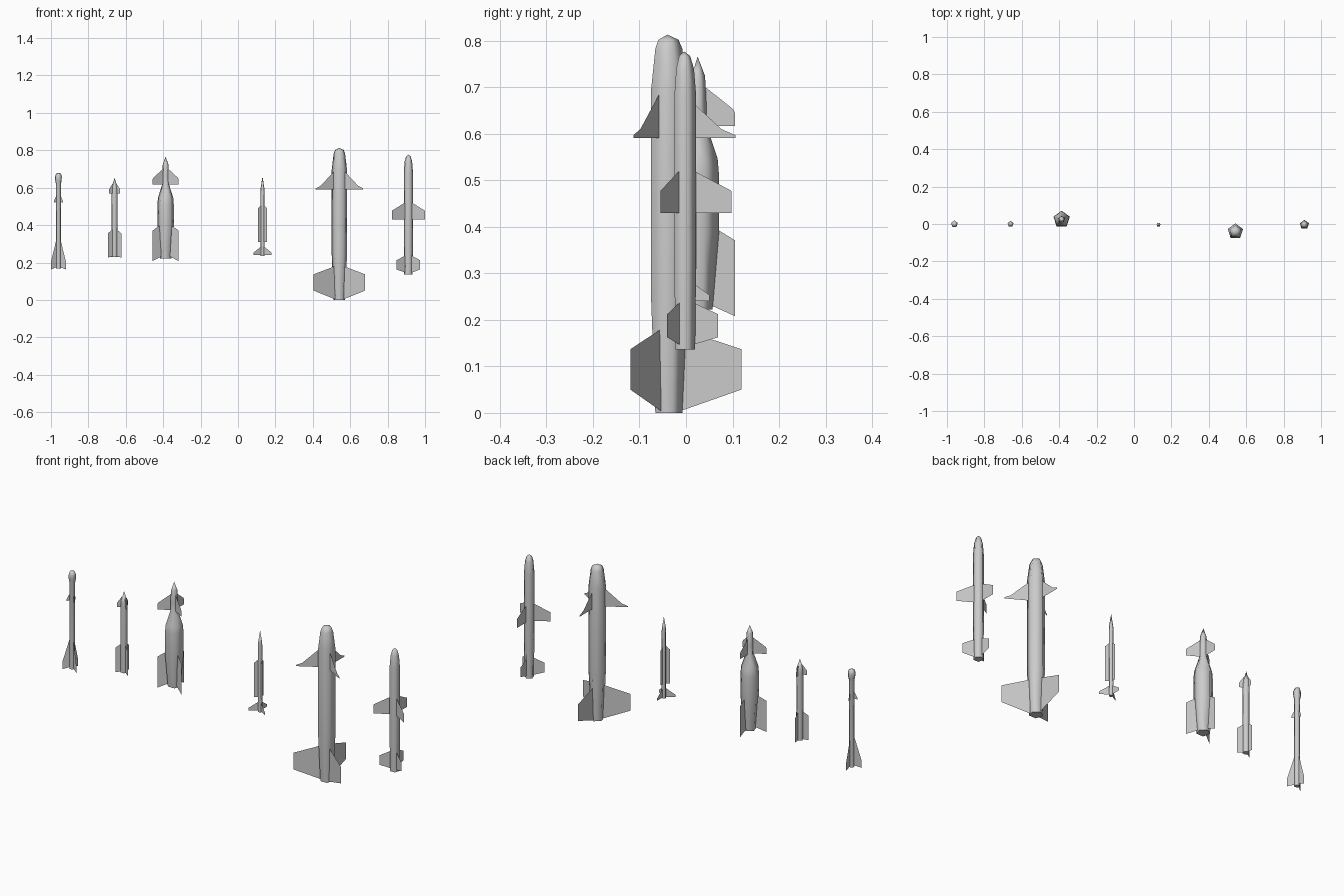
import bpy, math

cube = bpy.data.objects.get("Cube")
if cube:
    bpy.data.objects.remove(cube)

grey = bpy.data.materials.new("light_grey_metal")
grey.use_nodes = True
colour = (0.6, 0.6, 0.6, 1)
grey.diffuse_color = colour
grey.node_tree.nodes["Principled BSDF"].inputs["Base Color"].default_value = colour

SIDES = 5
FIN_ANGLES = [math.radians(a) for a in (90, 210, 330)]


def make_object(name, verts, faces, loc):
    mesh = bpy.data.meshes.new(name)
    mesh.from_pydata(verts, [], faces)
    mesh.materials.append(grey)
    obj = bpy.data.objects.new(name, mesh)
    obj.location = (loc[0], loc[1], 0)
    bpy.context.collection.objects.link(obj)
    return obj


def body(name, loc, tip, profile):
    """Five-sided turned body: tip height, then (radius, height) rings going down."""
    verts = [(0, 0, tip)]
    for r, z in profile:
        for i in range(SIDES):
            a = math.pi / 2 + math.tau * i / SIDES
            verts.append((r * math.cos(a), r * math.sin(a), z))
    faces = []
    for i in range(SIDES):
        j = (i + 1) % SIDES
        faces.append((0, 1 + i, 1 + j))
        for k in range(len(profile) - 1):
            top, low = 1 + k * SIDES, 1 + (k + 1) * SIDES
            faces.append((top + i, low + i, low + j, top + j))
    last = 1 + (len(profile) - 1) * SIDES
    faces.append([last + i for i in reversed(range(SIDES))])
    obj = make_object(name, verts, faces, loc)
    for p in obj.data.polygons:
        p.use_smooth = len(p.vertices) < SIDES


def fins(name, loc, outline):
    """Three flat sheet fins around the body from one (radius, height) outline."""
    verts, faces = [], []
    for a in FIN_ANGLES:
        faces.append(range(len(verts), len(verts) + len(outline)))
        verts += [(r * math.cos(a), r * math.sin(a), z) for r, z in outline]
    make_object(name, verts, faces, loc)


# Slim missile with a bulbous seeker head
at = (-0.96, 0)
body("seeker_missile_body", at, 0.68,
     [(0.014, 0.675), (0.019, 0.66), (0.018, 0.64), (0.014, 0.62), (0.014, 0.168)])
fins("seeker_missile_canards", at, [(0.01, 0.565), (0.027, 0.53), (0.027, 0.52), (0.01, 0.525)])
fins("seeker_missile_tail", at, [(0.012, 0.325), (0.046, 0.205), (0.046, 0.163), (0.012, 0.175)])

# Short missile with pointed nose
at = (-0.66, 0)
body("short_missile_body", at, 0.654, [(0.016, 0.602), (0.017, 0.58), (0.017, 0.23)])
fins("short_missile_canards", at, [(0.01, 0.625), (0.034, 0.59), (0.034, 0.569), (0.01, 0.569)])
fins("short_missile_tail", at, [(0.012, 0.378), (0.042, 0.355), (0.042, 0.227), (0.012, 0.232)])

# Bomb with thick waist and narrow nose
at = (-0.387, 0.025)
body("guided_bomb_body", at, 0.766,
     [(0.016, 0.724), (0.019, 0.66), (0.02, 0.615), (0.043, 0.546),
      (0.046, 0.51), (0.046, 0.39), (0.032, 0.222)])
fins("guided_bomb_canards", at,
     [(0.012, 0.704), (0.076, 0.653), (0.08, 0.645), (0.08, 0.617), (0.012, 0.617)])
fins("guided_bomb_tail", at, [(0.025, 0.405), (0.08, 0.371), (0.08, 0.208), (0.025, 0.233)])

# Thin missile with long strakes
at = (0.131, -0.004)
body("thin_missile_body", at, 0.66, [(0.01, 0.6), (0.011, 0.58), (0.011, 0.235)])
fins("thin_missile_strakes", at, [(0.006, 0.51), (0.028, 0.49), (0.028, 0.31), (0.006, 0.31)])
fins("thin_missile_tail", at, [(0.006, 0.288), (0.055, 0.253), (0.055, 0.24), (0.006, 0.24)])

# Large cruise missile
at = (0.542, -0.04)
body("large_missile_body", at, 0.813,
     [(0.024, 0.802), (0.032, 0.783), (0.043, 0.697), (0.043, 0.24), (0.032, 0)])
fins("large_missile_wings", at,
     [(0.03, 0.69), (0.116, 0.61), (0.146, 0.597), (0.146, 0.591), (0.03, 0.591)])
fins("large_missile_tail", at, [(0.028, 0.18), (0.159, 0.137), (0.159, 0.05), (0.028, 0.004)])

# Medium missile with swept wings
at = (0.911, -0.004)
body("medium_missile_body", at, 0.777,
     [(0.013, 0.767), (0.021, 0.74), (0.026, 0.68), (0.026, 0.33), (0.0235, 0.136)])
fins("medium_missile_wings", at, [(0.018, 0.522), (0.102, 0.477), (0.102, 0.43), (0.018, 0.43)])
fins("medium_missile_tail", at, [(0.018, 0.238), (0.073, 0.212), (0.073, 0.1625), (0.018, 0.146)])
